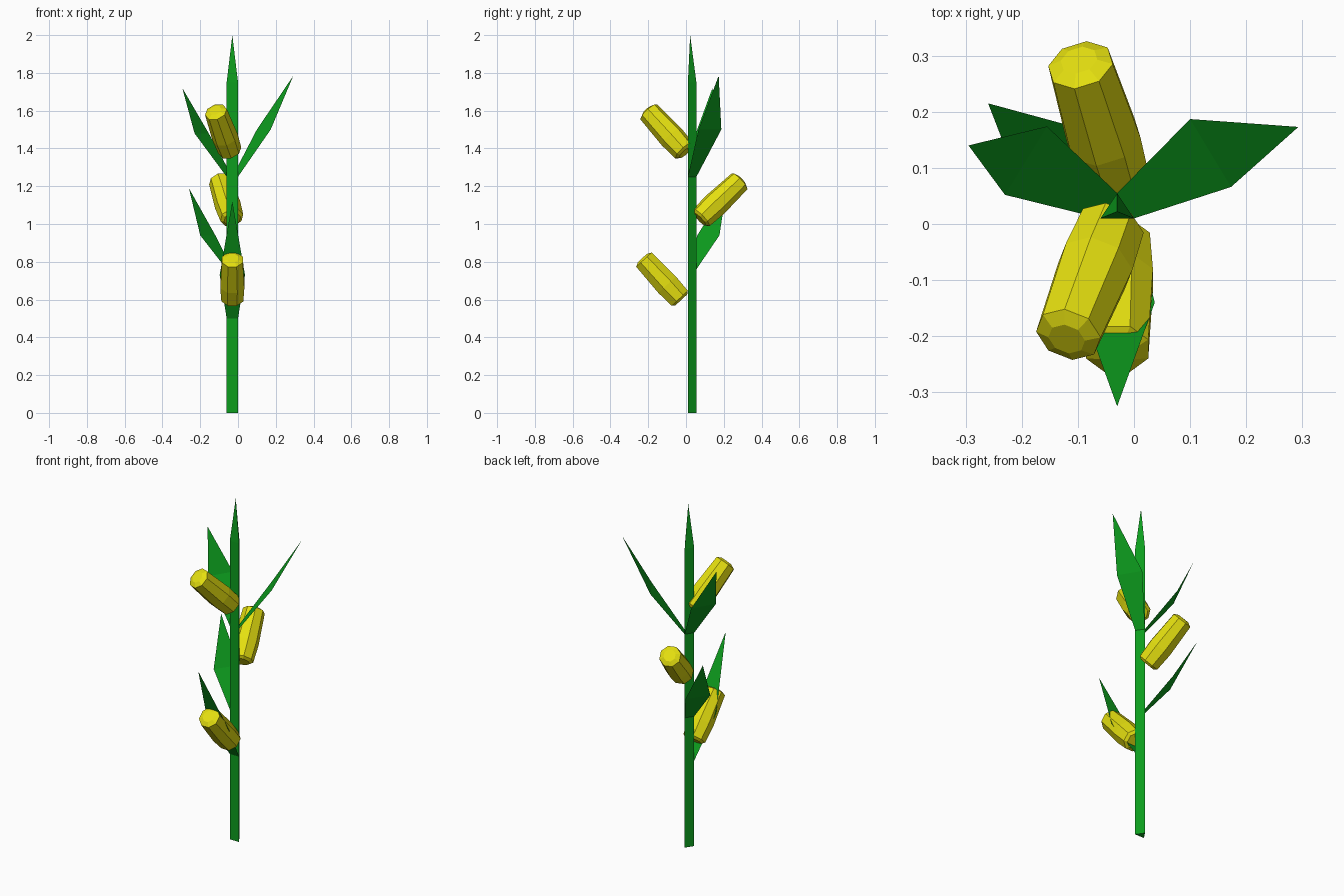
import bpy, math
from mathutils import Vector

if "Cube" in bpy.data.objects:
    bpy.data.objects.remove(bpy.data.objects["Cube"])


def material(name, color):
    m = bpy.data.materials.new(name)
    m.diffuse_color = (*color, 1)
    m.use_nodes = True
    m.node_tree.nodes["Principled BSDF"].inputs["Base Color"].default_value = m.diffuse_color
    return m


green = material("leaf_green", (0.004, 0.34, 0.013))
yellow = material("corn_yellow", (0.78, 0.74, 0.005))


def add_mesh(name, verts, faces, mat):
    me = bpy.data.meshes.new(name)
    me.from_pydata(verts, [], faces)
    me.materials.append(mat)
    ob = bpy.data.objects.new(name, me)
    bpy.context.collection.objects.link(ob)
    return ob


# Stalk: three-sided prism with a pointed top
LEFT, RIGHT, BACK = (-0.06, 0.01), (0.0, 0.01), (-0.03, 0.055)
tri = [LEFT, RIGHT, BACK]
verts = [(x, y, z) for z in (0, 1.75) for x, y in tri] + [(-0.03, 0.022, 2.0)]
faces = [(2, 1, 0)]
for i in range(3):
    j = (i + 1) % 3
    faces += [(i, j, j + 3, i + 3), (i + 3, j + 3, 6)]
add_mesh("stalk", verts, faces, green)


# Leaves: a thin blade growing out of one stalk face, widening then pointed
def leaf(name, a, b, z, mid_a, mid_b, tip):
    add_mesh(name, [(*a, z), (*b, z), mid_b, mid_a, tip],
             [(0, 1, 2, 3), (3, 2, 4)], green)


leaf("leaf_upper_right", BACK, RIGHT, 1.25,
     (0.10, 0.187, 1.5), (0.173, 0.066, 1.5), (0.293, 0.173, 1.785))
leaf("leaf_upper_left", LEFT, BACK, 1.25,
     (-0.23, 0.052, 1.48), (-0.155, 0.174, 1.48), (-0.295, 0.14, 1.72))
leaf("leaf_lower_left", LEFT, BACK, 0.76,
     (-0.20, 0.06, 0.94), (-0.12, 0.177, 0.94), (-0.26, 0.215, 1.19))
leaf("leaf_front", RIGHT, LEFT, 0.5,
     (0.037, -0.14, 0.73), (-0.097, -0.14, 0.73), (-0.03, -0.325, 1.12))


# Cobs: eight-sided, slightly bulging, with shallow bevelled ends
PROFILE = [(0.046, 0.0), (0.063, 0.012), (0.069, 0.11), (0.060, 0.292), (0.034, 0.304)]
SIDES = 8


def cob(name, start, end):
    start, end = Vector(start), Vector(end)
    axis = end - start
    rot = axis.to_track_quat('Z', 'Y')
    verts, faces = [], []
    for r, h in PROFILE:
        for i in range(SIDES):
            t = math.tau * (i + 0.5) / SIDES
            verts.append(start + rot @ Vector((r * math.cos(t), r * math.sin(t),
                                               h * axis.length / 0.304)))
    for k in range(len(PROFILE) - 1):
        for i in range(SIDES):
            j = (i + 1) % SIDES
            a, b = k * SIDES, (k + 1) * SIDES
            faces.append((a + i, a + j, b + j, b + i))
    faces.append(tuple(reversed(range(SIDES))))
    faces.append(tuple(range(len(verts) - SIDES, len(verts))))
    add_mesh(name, verts, faces, yellow)


cob("cob_lower_front", (-0.03, -0.025, 0.598), (-0.03, -0.231, 0.82))
cob("cob_middle_back", (-0.03, 0.073, 1.025), (-0.098, 0.292, 1.234))
cob("cob_upper_front", (-0.04, -0.002, 1.38), (-0.12, -0.205, 1.602))
